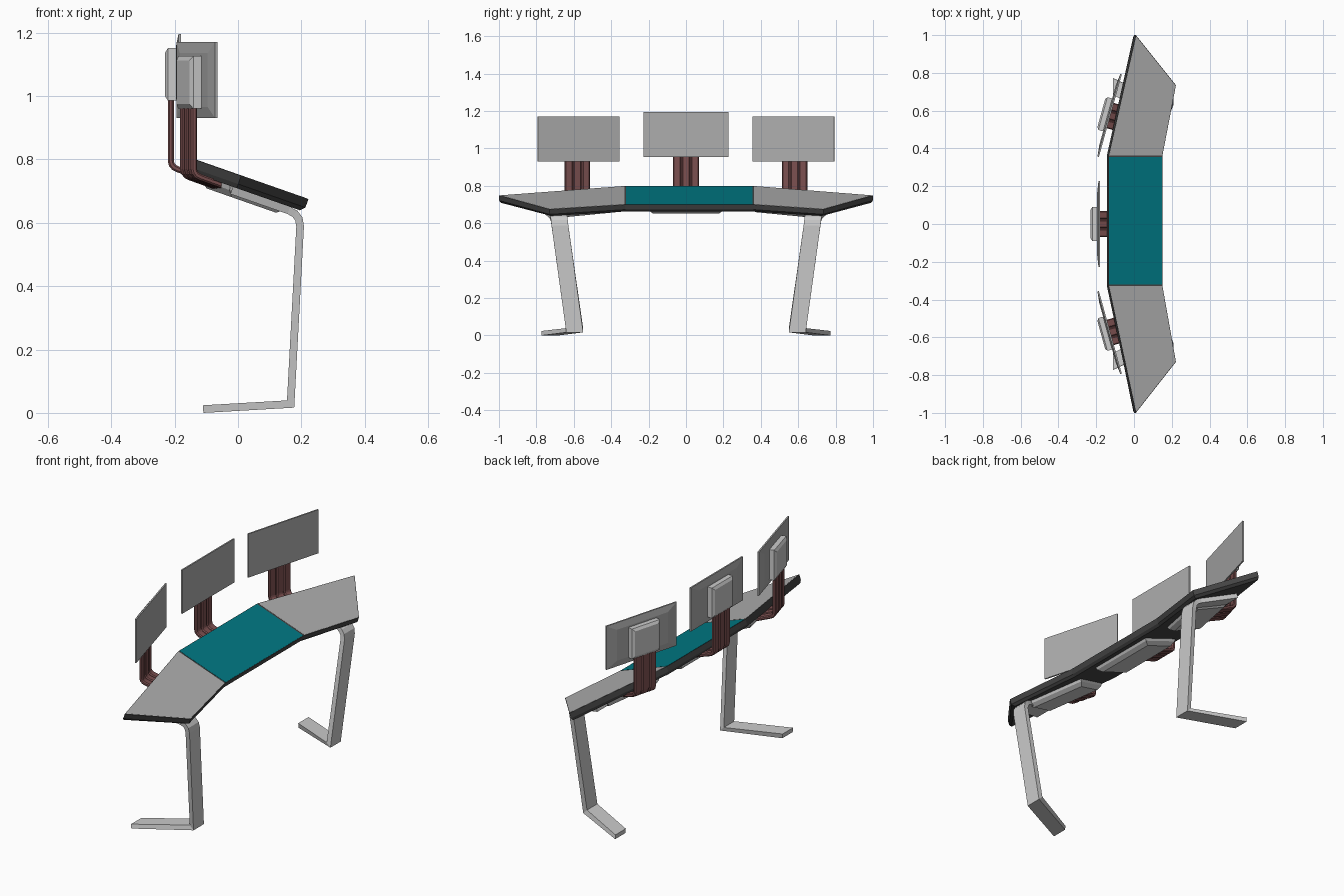
import bpy, bmesh
from math import radians, sin, cos
from mathutils import Vector, Matrix

if "Cube" in bpy.data.objects:
    bpy.data.objects.remove(bpy.data.objects["Cube"])

SLOPE = 0.35
N = Vector((SLOPE, 0, 1)).normalized()


def material(name, c):
    m = bpy.data.materials.new(name)
    m.diffuse_color = (*c, 1)
    m.use_nodes = True
    m.node_tree.nodes["Principled BSDF"].inputs["Base Color"].default_value = m.diffuse_color
    return m


TEAL = material("teal", (0.0, 0.19, 0.23))
DARK = material("dark", (0.06, 0.06, 0.06))
RED = material("red_brown", (0.20, 0.08, 0.08))
GREY = material("grey_top", (0.42, 0.42, 0.42))


def loft(name, rings, mat=None, matrix=None, bevel=0):
    """Closed solid through a list of equal-length point rings."""
    bm = bmesh.new()
    vs = [[bm.verts.new(p) for p in r] for r in rings]
    n = len(vs[0])
    for a, b in zip(vs, vs[1:]):
        for i in range(n):
            j = (i + 1) % n
            bm.faces.new((a[i], a[j], b[j], b[i]))
    bm.faces.new(vs[0][::-1])
    bm.faces.new(vs[-1])
    bmesh.ops.recalc_face_normals(bm, faces=bm.faces)
    me = bpy.data.meshes.new(name)
    bm.to_mesh(me)
    bm.free()
    ob = bpy.data.objects.new(name, me)
    bpy.context.collection.objects.link(ob)
    if matrix:
        ob.matrix_world = matrix
    if mat:
        me.materials.append(mat)
    if bevel:
        md = ob.modifiers.new("bevel", 'BEVEL')
        md.width, md.segments = bevel, 1
        md.limit_method = 'ANGLE'
        md.angle_limit = radians(50)
    return ob


def on_desk(pts, d):
    """Plan points placed on the sloped desk plane, d below it."""
    return [Vector((x, y, 0.752 - SLOPE * x)) - N * d for x, y in pts]


def ribbon(name, path, width, thick, mat=None, matrix=None, bevel=0, flip=1):
    """Flat bar along (x, y, z) points: thick in the xz plane, wide in y."""
    p2 = [Vector((x, z)) for x, y, z in path]
    rings = []
    for i, (x, y, z) in enumerate(path):
        a = (p2[i] - p2[max(i - 1, 0)]) if i else (p2[1] - p2[0])
        b = (p2[i + 1] - p2[i]) if i < len(path) - 1 else a
        na = Vector((-a.y, a.x)).normalized()
        nb = Vector((-b.y, b.x)).normalized()
        m = (na + nb).normalized()
        m *= thick / 2 / max(m.dot(na), 0.3)
        rings.append([(x + s * m.x, (y + t * width / 2) * flip, z + s * m.y)
                      for s, t in ((1, 1), (1, -1), (-1, -1), (-1, 1))])
    return loft(name, rings, mat, matrix, bevel)


def rect(x, hy, z, hz):
    return [(x, -hy, z - hz), (x, hy, z - hz), (x, hy, z + hz), (x, -hy, z + hz)]


# Desk slab with chamfered lower edge
outline = [(-0.135, -0.325), (-0.135, 0.36), (0.01, 1), (0.222, 0.735),
           (0.15, 0.36), (0.15, -0.325), (0.222, -0.73), (0.01, -1)]
inner = [(x * 0.94, y * 0.988) for x, y in outline]
loft("desk_slab", [on_desk(outline, 0), on_desk(outline, 0.028), on_desk(inner, 0.042)], DARK)

# Desk surface panels
o = outline
for name, pts, mat in (("centre_panel", [o[0], o[1], o[4], o[5]], TEAL),
                       ("wing_panel_a", [o[1], o[2], o[3], o[4]], GREY),
                       ("wing_panel_b", [o[0], o[5], o[6], o[7]], GREY)):
    c = sum((Vector(p) for p in pts), Vector((0, 0))) / 4
    pts = [c + (Vector(p) - c) * 0.985 for p in pts]
    loft(name, [on_desk(pts, 0.003), on_desk(pts, -0.001)], mat)

# Legs: under-desk bar, upright and foot in one bent bar
leg = [(-0.02, 0.76, 0.702), (0.160, 0.685, 0.639), (0.180, 0.68, 0.628),
       (0.192, 0.677, 0.612), (0.196, 0.674, 0.588), (0.166, 0.595, 0.028),
       (-0.11, 0.727, 0.012)]
for s in (1, -1):
    ribbon("leg", leg, 0.09, 0.024, flip=s)


# Under-desk drawers, tapered downwards
def drawer(cx, cy, hx, hy, ang):
    def ring(k):
        out = []
        for u, v in ((-1, -1), (1, -1), (1, 1), (-1, 1)):
            lx, ly = u * (hx - k), v * (hy - k)
            out.append((cx + lx * cos(ang) - ly * sin(ang), cy + lx * sin(ang) + ly * cos(ang)))
        return out
    loft("drawer", [on_desk(ring(0), 0.04), on_desk(ring(0.004), 0.055),
                    on_desk(ring(0.022), 0.074)])


# Monitor stations: screen, rear housing and three-rail arm
arm = [(-0.027, 0.99), (-0.027, 0.795), (-0.024, 0.783), (-0.016, 0.774),
       (-0.004, 0.768), (0.115, 0.727)]
for s in (0, 1, -1):
    ang = radians(-15.5) * s
    pos = (-0.13, 0.575 * s, -0.025) if s else (-0.185, 0, 0)
    M = Matrix.Translation(pos) @ Matrix.Rotation(ang, 4, 'Z')
    zc = 1.075
    loft("screen", [rect(0.005, 0.227, zc, 0.12), rect(-0.003, 0.227, zc, 0.12),
                    rect(-0.010, 0.165, zc, 0.085)], GREY, M)
    loft("screen_housing", [rect(-0.008, 0.09, 1.068, 0.083), rect(-0.036, 0.09, 1.068, 0.083),
                            rect(-0.045, 0.076, 1.068, 0.069)], None, M)
    for k in (-0.048, 0, 0.048):
        ribbon("arm_rail", [(x, k, z) for x, z in arm], 0.043, 0.019, RED, M, 0.005)
    ribbon("arm_web", [(x, 0, z) for x, z in arm], 0.13, 0.009, RED, M)
    if s:
        drawer(0.035, 0.535 * s, 0.095, 0.17, ang)
    else:
        drawer(0.005, 0, 0.1, 0.2, 0)
